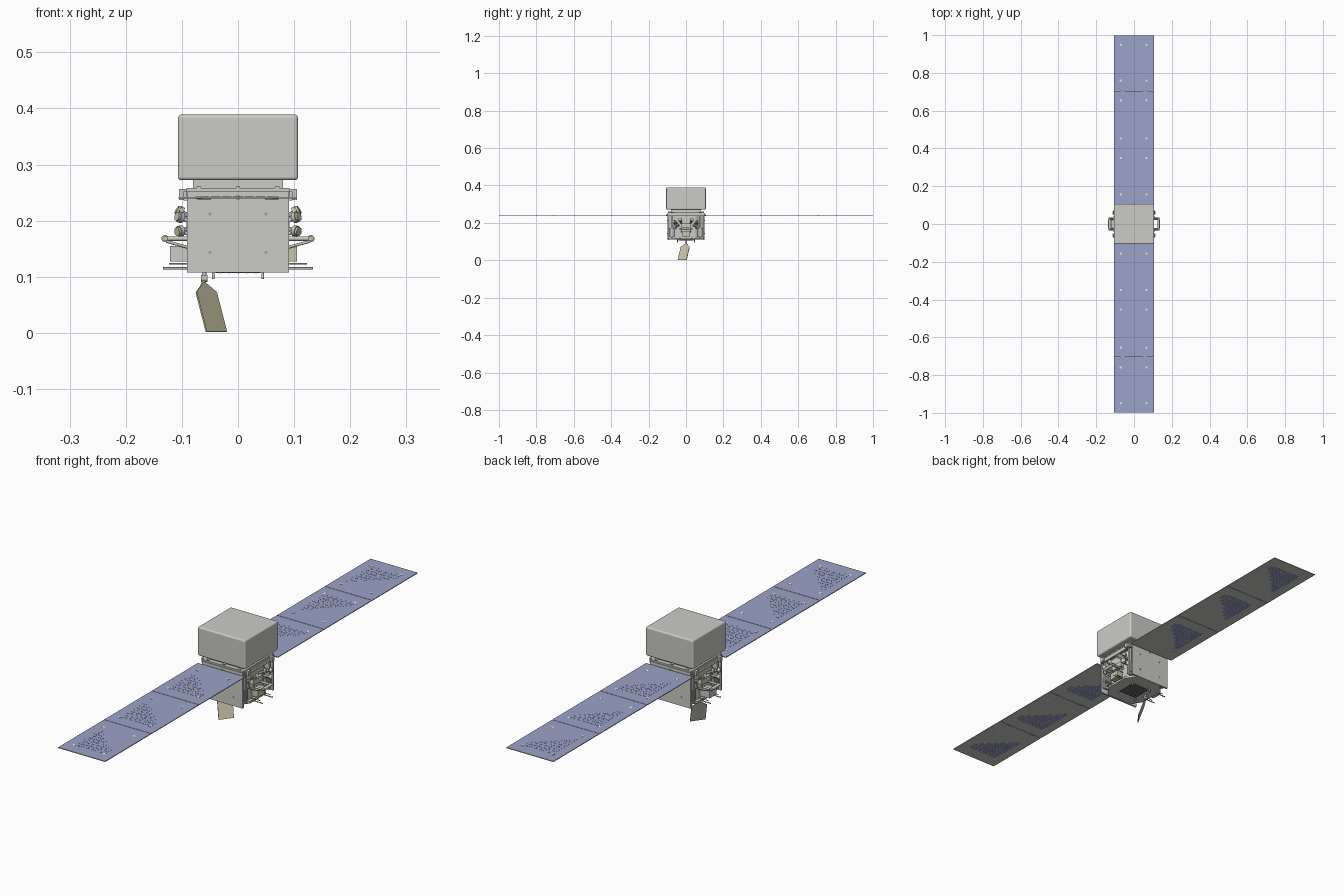
import bpy, bmesh, math
from mathutils import Vector, Matrix

if "Cube" in bpy.data.objects:
    bpy.data.objects.remove(bpy.data.objects["Cube"])


def mat(name, r, g, b):
    m = bpy.data.materials.new(name)
    m.diffuse_color = (r, g, b, 1)
    m.use_nodes = True
    m.node_tree.nodes["Principled BSDF"].inputs["Base Color"].default_value = m.diffuse_color
    return m


GREY = mat("light_grey", 0.60, 0.60, 0.57)
BLUE = mat("cell_blue", 0.33, 0.36, 0.58)
TAN = mat("tan_foil", 0.60, 0.57, 0.39)
MID = mat("mid_grey", 0.36, 0.36, 0.35)
DARK = mat("dark_grey", 0.12, 0.12, 0.12)
WHITE = mat("white", 0.85, 0.85, 0.85)


def finish(name, bm, *mats):
    me = bpy.data.meshes.new(name)
    bmesh.ops.recalc_face_normals(bm, faces=bm.faces)
    bm.to_mesh(me)
    bm.free()
    for m in mats:
        me.materials.append(m)
    ob = bpy.data.objects.new(name, me)
    bpy.context.collection.objects.link(ob)
    return ob


def box(name, x0, x1, y0, y1, z0, z1, m, bevel=0):
    bm = bmesh.new()
    bmesh.ops.create_cube(bm, size=1, matrix=Matrix.Translation(((x0 + x1) / 2, (y0 + y1) / 2, (z0 + z1) / 2))
                          @ Matrix.Diagonal((abs(x1 - x0), abs(y1 - y0), abs(z1 - z0), 1)))
    ob = finish(name, bm, m)
    if bevel:
        b = ob.modifiers.new("round", "BEVEL")
        b.width, b.segments = bevel, 3
    return ob


def rod(name, a, b, r, m, r2=None, n=16):
    a, b = Vector(a), Vector(b)
    d = b - a
    bm = bmesh.new()
    bmesh.ops.create_cone(bm, cap_ends=True, segments=n, radius1=r, radius2=r if r2 is None else r2,
                          depth=d.length, matrix=Matrix.Translation((a + b) / 2)
                          @ d.to_track_quat('Z', 'Y').to_matrix().to_4x4())
    for f in bm.faces:
        f.smooth = len(f.verts) == 4
    for e in bm.edges:
        e.smooth = all(len(f.verts) == 4 for f in e.link_faces)
    return finish(name, bm, m)


def prism(name, pts, z0, z1, m):
    bm = bmesh.new()
    f = bm.faces.new([bm.verts.new((x, y, z0)) for x, y in pts])
    g = bmesh.ops.extrude_face_region(bm, geom=[f])
    bmesh.ops.translate(bm, vec=(0, 0, z1 - z0), verts=[v for v in g["geom"] if isinstance(v, bmesh.types.BMVert)])
    return finish(name, bm, m)


# Telescope housing, neck and upper deck
box("telescope_housing", -0.107, 0.107, -0.106, 0.106, 0.272, 0.389, GREY, 0.006)
box("neck", -0.08, 0.08, -0.08, 0.08, 0.255, 0.273, GREY)
box("upper_deck", -0.092, 0.092, -0.097, 0.097, 0.240, 0.258, GREY)

# Octagonal core, floor and end walls
oct_pts = [(0.078, -0.05), (0.078, 0.05), (0.05, 0.095), (-0.05, 0.095),
           (-0.078, 0.05), (-0.078, -0.05), (-0.05, -0.095), (0.05, -0.095)]
prism("bus_core", oct_pts, 0.118, 0.245, GREY)
prism("floor_plate", [(x * 1.15, y) for x, y in oct_pts], 0.110, 0.119, GREY)
box("floor_panel", -0.04, 0.04, -0.04, 0.04, 0.107, 0.111, DARK)
for i in range(-2, 3):
    box("floor_rib", i * 0.016 - 0.001, i * 0.016 + 0.001, -0.04, 0.04, 0.106, 0.108, MID)
for s in (-1, 1):
    box("end_wall", -0.091, 0.091, s * 0.093, s * 0.1, 0.108, 0.252, GREY)
    for x in (-0.05, 0.05):
        for z in (0.143, 0.212):
            rod("wall_bolt", (x, s * 0.098, z), (x, s * 0.102, z), 0.003, MID, n=10)
    for x in (-0.07, 0, 0.07):
        box("deck_clip", x - 0.004, x + 0.004, s * 0.08, s * 0.096, 0.257, 0.261, GREY)
    for y in (-0.045, 0.045):
        rod("floor_stud", (s * 0.044, y, 0.096), (s * 0.044, y, 0.112), 0.0025, GREY, n=10)

# Solar wings: blue above, grey below, with raised cell tiles
edges = [0.104, 0.400, 0.706, 1.0]
for s in (-1, 1):
    rod("wing_axle", (0, s * 0.09, 0.241), (0, s * 0.108, 0.241), 0.004, GREY)
    for k in range(3):
        y0, y1 = edges[k] + 0.001, edges[k + 1] - 0.001
        ob = box("solar_panel", -0.106, 0.105, s * y0, s * y1, 0.2395, 0.2425, BLUE)
        ob.data.materials.append(GREY)
        for p in ob.data.polygons:
            p.material_index = 0 if p.normal.z > 0.5 else 1
        for x in (-0.07, 0.066):
            for y in (y1 - 0.05, y0 + 0.052):
                rod("panel_stud", (x, s * y, 0.239), (x, s * y, 0.2432), 0.006, WHITE, n=12)
        bm = bmesh.new()
        for i in range(7):
            for j in range(8):
                x, y = -0.06 + i * 0.02, y1 - 0.062 - j * 0.02
                if j > 7 - i * 1.0 + 0.5:
                    continue
                bmesh.ops.create_cube(bm, size=1, matrix=Matrix.Translation((x, s * y, 0.241))
                                      @ Matrix.Diagonal((0.0175, 0.0175, 0.0038, 1)))
        finish("solar_cells", bm, BLUE)
    for y in edges[1:3]:
        for x in (-0.06, 0.06):
            rod("wing_hinge", (x - 0.012, s * y, 0.2395), (x + 0.012, s * y, 0.2395), 0.002, MID, n=8)

# Side equipment, mirrored left and right
for s in (-1, 1):
    box("side_upper_rail", s * 0.09, s * 0.097, -0.09, 0.09, 0.236, 0.252, GREY)
    for y in (-0.075, 0.075):
        box("rail_bracket", s * 0.09, s * 0.105, y - 0.008, y + 0.008, 0.237, 0.256, GREY)
        box("side_post", s * 0.07, s * 0.09, y - 0.004, y + 0.004, 0.118, 0.242, GREY)
        box("corner_electronics", s * 0.07, s * 0.086, y - 0.016, y + 0.016, 0.128, 0.172, MID)
    for y in (-0.032, 0.032):
        # Lower rods and arms
        rod("lower_rod", (s * 0.075, y, 0.115), (s * 0.134, y, 0.115), 0.002, GREY, n=10)
        rod("upper_rod", (s * 0.075, y, 0.123), (s * 0.123, y, 0.123), 0.0016, GREY, n=10)
        rod("detector_arm", (s * 0.075, y * 0.8, 0.168), (s * 0.13, y * 0.8, 0.168), 0.004, GREY)
        rod("arm_brace", (s * 0.08, y * 0.8, 0.150), (s * 0.128, y * 0.8, 0.163), 0.0025, GREY, n=10)
    # Large horizontal detector
    rod("large_detector", (s * 0.13, -0.024, 0.168), (s * 0.13, 0.024, 0.168), 0.0065, GREY)
    for e in (-1, 1):
        rod("detector_cap", (s * 0.13, e * 0.024, 0.168), (s * 0.13, e * 0.034, 0.168), 0.0045, TAN)
    box("electronics_box", s * 0.075, s * (0.105 if s > 0 else 0.121), -0.022, 0.022, 0.127, 0.155,
        TAN if s > 0 else GREY)
    box("middle_box", s * 0.075, s * 0.092, -0.028, 0.028, 0.176, 0.198, GREY)
    # Small disc detectors on struts, facing outwards
    for y, z, dy, dz in ((-0.062, 0.205, -0.6, 0.3), (-0.03, 0.214, -0.2, 0.6), (0.03, 0.214, 0.2, 0.6),
                         (0.062, 0.205, 0.6, 0.3), (-0.055, 0.182, -0.7, -0.2), (0.055, 0.182, 0.7, -0.2)):
        c = Vector((s * 0.1, y, z))
        d = Vector((s, dy, dz)).normalized()
        rod("detector_strut", c - d * 0.028, c, 0.005, MID, n=10)
        rod("disc_detector", c, c + d * 0.007, 0.010, GREY)
        rod("detector_window", c + d * 0.007, c + d * 0.011, 0.008, TAN)
        rod("detector_foot", (s * 0.078, y, z - 0.012), c, 0.003, GREY, n=8)

# Tilted antenna plate below the bus: tan front, grey back
w = Vector((0.018, 0.0235, 0))
d = Vector((0.018, -0.016, -0.07))
top = Vector((-0.0565, -0.004, 0.072))
n = d.cross(w).normalized()
apex = top - d * 0.25
loop = [apex - w * 0.12, top - w, top + d - w, top + d + w, top + w, apex + w * 0.12]
bm = bmesh.new()
f = bm.faces.new([bm.verts.new(p - n * 0.0015) for p in loop])
g = bmesh.ops.extrude_face_region(bm, geom=[f])
bmesh.ops.translate(bm, vec=n * 0.003, verts=[v for v in g["geom"] if isinstance(v, bmesh.types.BMVert)])
plate = finish("antenna_plate", bm, TAN, GREY)
for p in plate.data.polygons:
    p.material_index = 1 if p.normal.dot(n) < -0.5 else 0
rod("antenna_mast", apex, (-0.060, 0, 0.112), 0.004, GREY)
rod("antenna_joint", (-0.066, 0, 0.097), (-0.054, 0, 0.097), 0.006, GREY)
